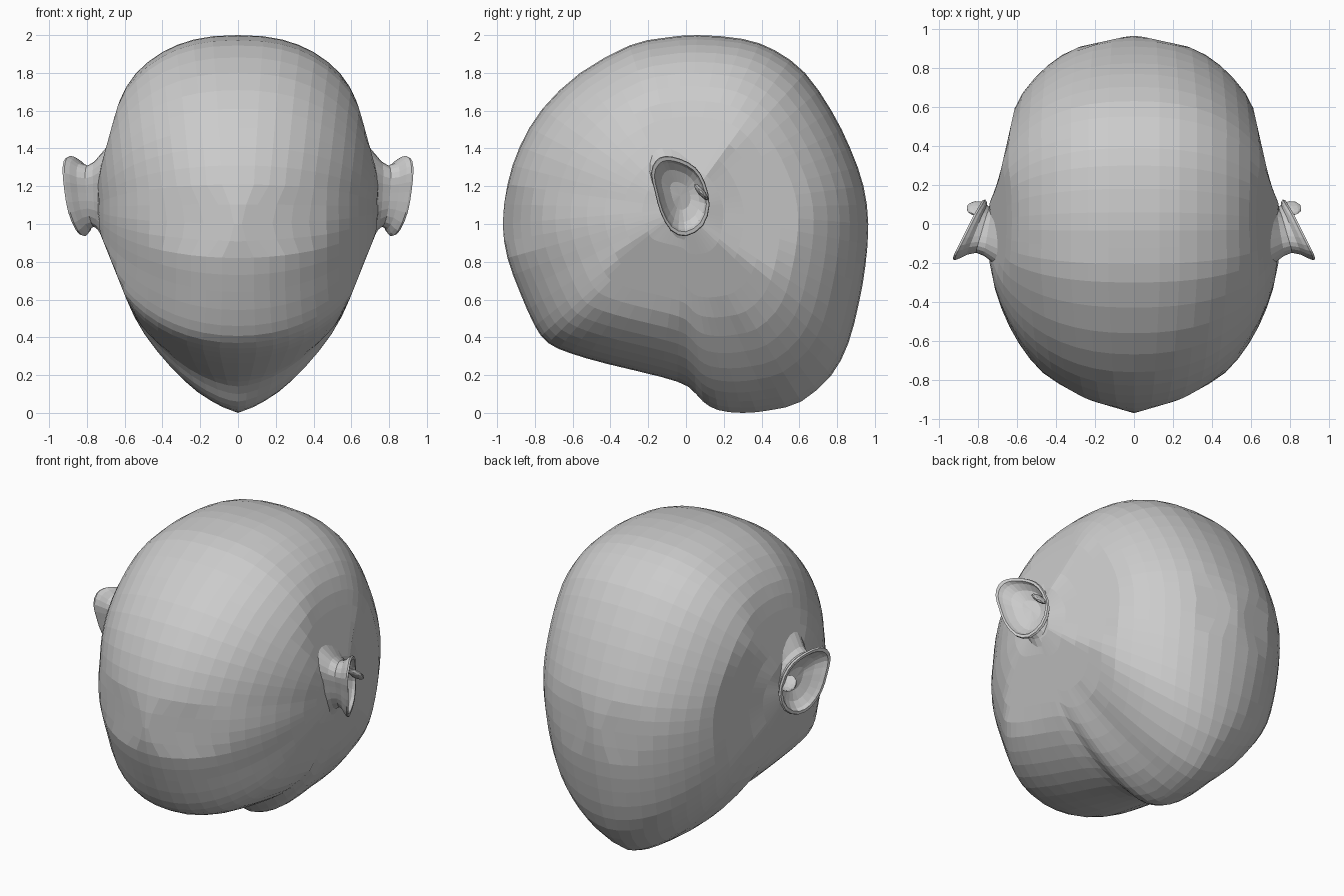
import bpy, bmesh, math
from mathutils import Vector, Matrix

if "Cube" in bpy.data.objects:
    bpy.data.objects.remove(bpy.data.objects["Cube"])


def smooth_loop(points, steps):
    """Closed Catmull-Rom curve through the given points."""
    pts, out = [Vector(p) for p in points], []
    n = len(pts)
    for i in range(n):
        a, b, c, d = (pts[(i + k - 1) % n] for k in range(4))
        for j in range(steps):
            t = j / steps
            out.append(0.5 * (2 * b + (c - a) * t + (2 * a - 5 * b + 4 * c - d) * t * t
                              + (3 * b - a - 3 * c + d) * t ** 3))
    return out


def lookup(table, v):
    """Linear interpolation in a sorted table of pairs."""
    if v <= table[0][0]:
        return table[0][1]
    for (a, fa), (b, fb) in zip(table, table[1:]):
        if v <= b:
            return fa + (fb - fa) * (v - a) / (b - a)
    return table[-1][1]


def loft(name, rings):
    """Skin closed rings with quads and cap both ends."""
    bm = bmesh.new()
    loops = [[bm.verts.new(p) for p in r] for r in rings]
    n = len(loops[0])
    for r, q in zip(loops, loops[1:]):
        for i in range(n):
            bm.faces.new((r[i], r[(i + 1) % n], q[(i + 1) % n], q[i]))
    for end in (loops[0], loops[-1]):
        cap = bm.faces.new(end)
        bmesh.ops.poke(bm, faces=[cap])
    bmesh.ops.recalc_face_normals(bm, faces=bm.faces[:])
    return finish(name, bm)


def finish(name, bm):
    mesh = bpy.data.meshes.new(name)
    bm.to_mesh(mesh)
    bm.free()
    ob = bpy.data.objects.new(name, mesh)
    bpy.context.collection.objects.link(ob)
    return ob


# Side silhouette: y, z, roundness exponent of the section towards the side
profile = [(0.06, 2.0, 2.4), (0.30, 1.98, 2.4), (0.47, 1.92, 2.4), (0.63, 1.80, 2.4),
           (0.77, 1.60, 2.35), (0.87, 1.40, 2.3), (0.94, 1.20, 2.25), (0.965, 1.0, 2.2),
           (0.95, 0.78, 2.15), (0.915, 0.58, 2.1), (0.86, 0.37, 2.0), (0.77, 0.20, 1.8),
           (0.61, 0.06, 1.6), (0.45, 0.015, 1.5), (0.30, 0.0, 1.5), (0.17, 0.015, 1.55),
           (0.09, 0.06, 1.6), (0.01, 0.14, 1.7), (-0.13, 0.19, 1.85), (-0.42, 0.26, 2.0),
           (-0.61, 0.315, 2.1), (-0.73, 0.37, 2.1), (-0.80, 0.46, 2.05), (-0.88, 0.64, 2.0),
           (-0.945, 0.82, 2.0), (-0.97, 1.0, 2.0), (-0.945, 1.21, 2.0), (-0.88, 1.41, 2.1),
           (-0.76, 1.61, 2.2), (-0.56, 1.80, 2.3), (-0.30, 1.945, 2.4), (-0.12, 1.985, 2.4)]
# Half-widths seen from the front (by z) and from above (by y)
front_w = [(0, 0.0), (0.03, 0.08), (0.1, 0.21), (0.2, 0.35), (0.3, 0.44), (0.4, 0.50),
           (0.6, 0.59), (0.8, 0.67), (0.95, 0.73), (1.2, 0.755), (1.4, 0.70), (1.6, 0.645),
           (1.7, 0.61), (1.8, 0.54), (1.9, 0.43), (1.95, 0.34), (2.0, 0.16)]
top_w = [(-0.97, 0.0), (-0.9, 0.24), (-0.8, 0.42), (-0.66, 0.60), (-0.4, 0.70), (-0.2, 0.74),
         (0.1, 0.745), (0.2, 0.70), (0.4, 0.655), (0.6, 0.61), (0.7, 0.565), (0.8, 0.48),
         (0.9, 0.32), (0.97, 0.0)]

# Head: silhouette shrunk towards both temples
outline = smooth_loop(profile, 2)
cy, cz, width = -0.02, 1.08, 0.755
rings = []
N = 14
for k in range(-N, N + 1):
    s = max(math.cos(k / N * math.pi / 2), 0.03)
    side = (k > 0) - (k < 0)
    ring = []
    for y0, z0, p in outline:
        y, z = cy + s * (y0 - cy), cz + s * (z0 - cz)
        x = width * max(1 - s ** p, 0) ** (1 / p)
        ring.append((side * min(x, lookup(front_w, z), lookup(top_w, y)), y, z))
    rings.append(ring)
loft("head", rings)

# Ears: flared stem, rim and hollow bowl; outline y, z, rim x
ear = smooth_loop([(-0.11, 1.36, 0.90), (-0.03, 1.345, 0.86), (0.05, 1.30, 0.82),
                   (0.10, 1.22, 0.79), (0.125, 1.10, 0.775), (0.09, 0.99, 0.79),
                   (0.0, 0.935, 0.82), (-0.08, 0.965, 0.86), (-0.135, 1.06, 0.90),
                   (-0.165, 1.17, 0.92), (-0.185, 1.27, 0.93), (-0.16, 1.335, 0.925)], 2)


def ear_ring(scale, depth, flat, side):
    """Scaled ear outline; flat blends from the slanted rim to a fixed x."""
    ring = []
    for y0, z0, x0 in ear:
        y, z = -0.03 + scale * (y0 + 0.03), 1.15 + scale * (z0 - 1.15)
        slant = 0.84 + scale * (x0 - 0.84) + depth
        ring.append((side * (slant * (1 - flat) + 0.70 * flat), y, z))
    return ring


for label, side in (("right", 1), ("left", -1)):
    sections = [(1.2, 0, 1), (0.86, -0.02, 0.65), (0.76, -0.02, 0.42), (0.82, -0.02, 0.2),
                (0.94, -0.02, 0.06), (1.0, -0.012, 0), (0.98, 0.0, 0), (0.89, 0.0, 0),
                (0.83, -0.02, 0), (0.65, -0.05, 0), (0.35, -0.07, 0)]
    loft(label + "_ear", [ear_ring(*sec, side) for sec in sections])
    # Small flap at the ear opening
    bm = bmesh.new()
    bmesh.ops.create_icosphere(bm, subdivisions=2, radius=1, matrix=(
        Matrix.Translation((side * 0.805, 0.08, 1.17))
        @ Matrix.Rotation(math.radians(40), 4, 'X')
        @ Matrix.Diagonal((0.055, 0.018, 0.055, 1))))
    finish(label + "_ear_flap", bm)
